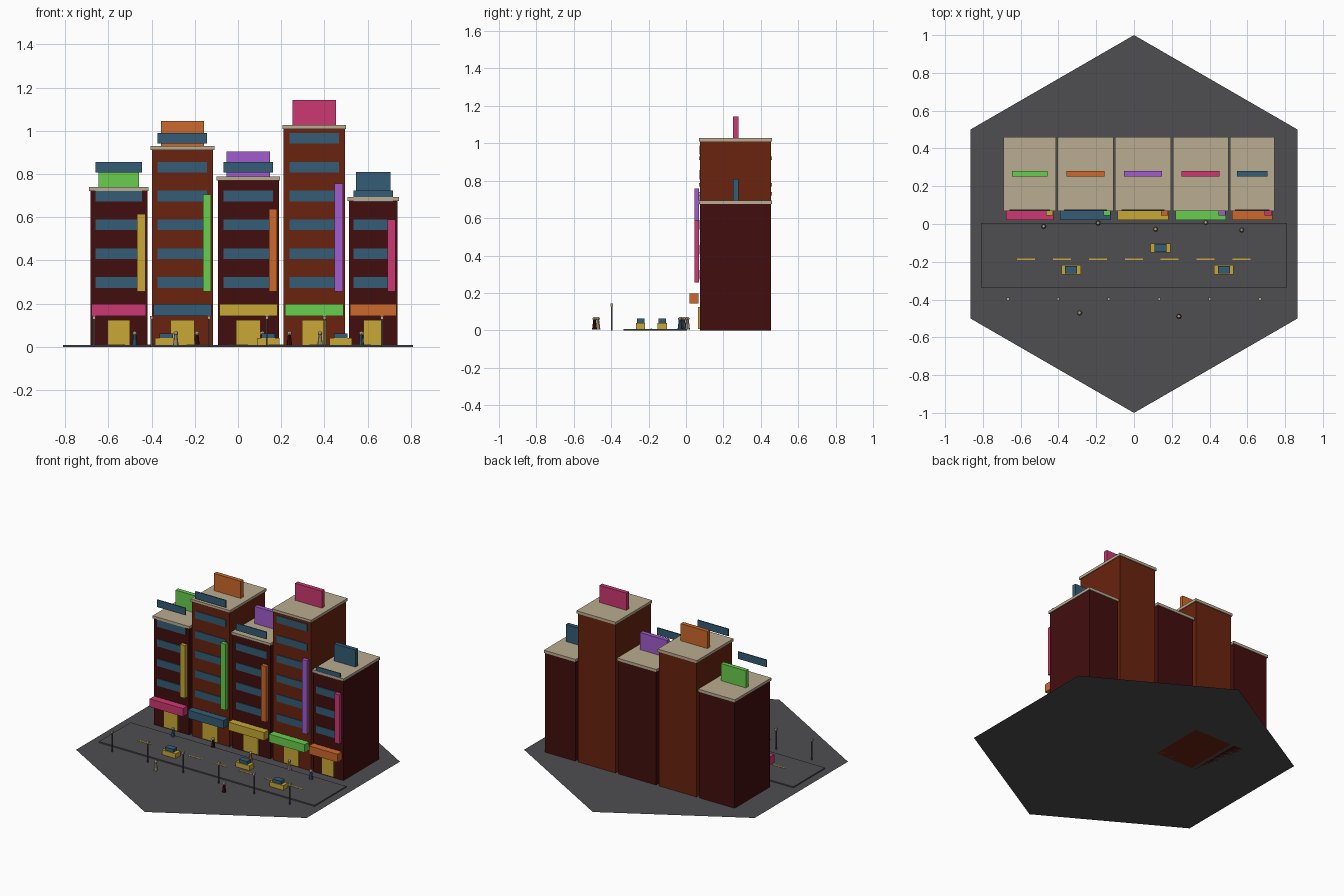
import bpy
import bmesh
import math

old = bpy.data.objects.get("Cube")
if old:
    bpy.data.objects.remove(old)


def linear(c):
    c /= 255
    return c / 12.92 if c <= 0.04045 else ((c + 0.055) / 1.055) ** 2.4


def material(name, r, g, b):
    m = bpy.data.materials.new(name)
    m.use_nodes = True
    col = (linear(r), linear(g), linear(b), 1)
    m.diffuse_color = col
    m.node_tree.nodes["Principled BSDF"].inputs["Base Color"].default_value = col
    return m


ASPHALT = material("asphalt grey", 78, 77, 81)
STONE = material("pale stone", 186, 172, 144)
MAROON = material("dark maroon", 66, 13, 14)
BRICK = material("brick red", 106, 35, 15)
BLUE = material("slate blue", 51, 92, 118)
PINK = material("hot pink", 204, 57, 114)
GREEN = material("bright green", 104, 205, 77)
PURPLE = material("violet", 161, 92, 205)
ORANGE = material("burnt orange", 204, 104, 44)
YELLOW = material("mustard yellow", 200, 168, 54)


def finish(name, bm, mat):
    mesh = bpy.data.meshes.new(name)
    bm.to_mesh(mesh)
    bm.free()
    mesh.materials.append(mat)
    obj = bpy.data.objects.new(name, mesh)
    bpy.context.collection.objects.link(obj)
    return obj


def box(name, xs, ys, zs, mat):
    """Box from its (min, max) extent on each axis."""
    bm = bmesh.new()
    bmesh.ops.create_cube(bm, size=1)
    for v in bm.verts:
        v.co = [lo + (hi - lo) * (c + 0.5) for (lo, hi), c in zip((xs, ys, zs), v.co)]
    return finish(name, bm, mat)


def around(c, size):
    return (c - size / 2, c + size / 2)


# Hexagonal ground sheet and road slab
bm = bmesh.new()
bm.faces.new([bm.verts.new((math.sin(i * math.pi / 3), math.cos(i * math.pi / 3), 0))
              for i in reversed(range(6))])
finish("ground", bm, ASPHALT)
ROAD = 0.008
box("road", (-0.81, 0.81), (-0.335, 0.005), (0, ROAD), ASPHALT)

# Lane dashes
for i in range(7):
    box("lane_dash", around(-0.571 + 0.19 * i, 0.095), around(-0.186, 0.008),
        (ROAD, ROAD + 0.002), YELLOW)

# Buildings: centre x, width, roof top, window rows, wall, awning, blade sign, blade top, roof sign
BUILDINGS = [
    (-0.552, 0.264, 0.740, 5, MAROON, PINK, YELLOW, 0.615, GREEN),
    (-0.257, 0.283, 0.930, 6, BRICK, BLUE, GREEN, 0.706, ORANGE),
    (0.048, 0.283, 0.788, 5, MAROON, YELLOW, ORANGE, 0.637, PURPLE),
    (0.353, 0.283, 1.027, 6, BRICK, GREEN, PURPLE, 0.757, PINK),
    (0.626, 0.226, 0.694, 4, MAROON, ORANGE, PINK, 0.590, BLUE),
]
FRONT, BACK = 0.076, 0.455


def building(x, w, top, rows, wall, awning, blade, blade_top, sign):
    box("building_wall", around(x, w), (FRONT, BACK), (0, top - 0.018), wall)
    box("roof_slab", around(x, w + 0.012), (FRONT - 0.007, BACK + 0.006),
        (top - 0.018, top), STONE)
    # Window bands climb at a fixed pitch, the last may rise past the roof
    for r in range(rows):
        z = 0.273 + r * 0.1335
        box("window_band", around(x, w * 0.81), (FRONT - 0.005, FRONT + 0.002),
            (z, z + 0.049), BLUE)
    box("door", around(x, w * 0.4), (FRONT - 0.012, FRONT), (ROAD, 0.124), YELLOW)
    box("awning", around(x, w * 0.95), (0.02, FRONT - 0.008), (0.143, 0.198), awning)
    box("blade_sign", around(x + w / 2 - 0.028, 0.038), (0.045, FRONT - 0.007),
        (0.257, blade_top), blade)
    box("rooftop_sign", around(x, w * 0.71), (0.252, 0.28), (top, top + 0.116), sign)


for b in BUILDINGS:
    building(*b)

# Cars
for x, y in [(0.14, -0.127), (-0.333, -0.243), (0.476, -0.243)]:
    box("car_body", around(x, 0.104), around(y, 0.05), (ROAD, 0.04), YELLOW)
    box("car_cabin", around(x, 0.062), around(y, 0.04), (0.04, 0.062), BLUE)

# Street lamps
for i in range(6):
    x = -0.667 + 0.2668 * i
    box("lamp_post", around(x, 0.008), around(-0.397, 0.008), (0, 0.128), ASPHALT)
    box("lamp_head", around(x, 0.014), around(-0.397, 0.014), (0.128, 0.143), STONE)


# Pedestrians: tapered body with a round head
def person(x, y, coat):
    bm = bmesh.new()
    bmesh.ops.create_cone(bm, cap_ends=True, segments=8, radius1=0.013,
                          radius2=0.007, depth=0.05)
    finish("person_body", bm, coat).location = (x, y, 0.03)
    bm = bmesh.new()
    bmesh.ops.create_uvsphere(bm, u_segments=8, v_segments=6, radius=0.0105)
    finish("person_head", bm, STONE).location = (x, y, 0.062)


for x, y, coat in [(-0.478, -0.013, BLUE), (-0.19, 0.005, MAROON), (0.114, -0.028, ORANGE),
                   (0.38, 0.008, STONE), (0.571, -0.032, BLUE),
                   (-0.288, -0.471, STONE), (0.238, -0.489, MAROON)]:
    person(x, y, coat)
